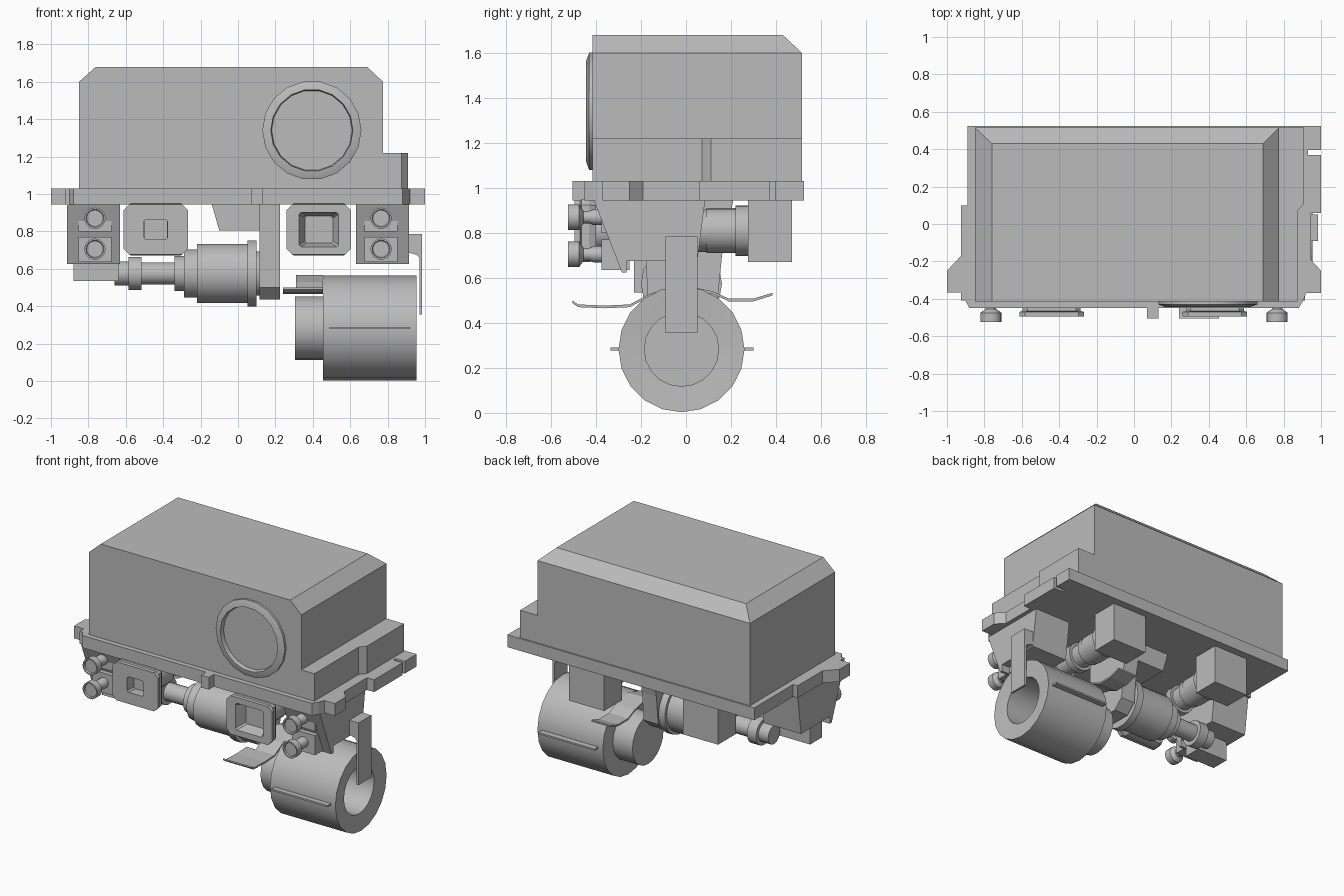
import bpy, bmesh, math
from mathutils import Vector

cube = bpy.data.objects.get("Cube")
if cube:
    bpy.data.objects.remove(cube, do_unlink=True)

grey = bpy.data.materials.new("plain_grey")
grey.use_nodes = True
grey.diffuse_color = (0.5, 0.5, 0.5, 1)
grey.node_tree.nodes["Principled BSDF"].inputs["Base Color"].default_value = (0.5, 0.5, 0.5, 1)


def finish(name, bm, smooth=False):
    bmesh.ops.recalc_face_normals(bm, faces=bm.faces)
    mesh = bpy.data.meshes.new(name)
    bm.to_mesh(mesh)
    bm.free()
    mesh.materials.append(grey)
    ob = bpy.data.objects.new(name, mesh)
    bpy.context.collection.objects.link(ob)
    if smooth:
        bpy.ops.object.select_all(action="DESELECT")
        bpy.context.view_layer.objects.active = ob
        ob.select_set(True)
        bpy.ops.object.shade_smooth_by_angle(angle=math.radians(35))
    return ob


def place(axis, along, a, b):
    """Point from a distance along the axis and the two remaining coordinates."""
    co = [a, b]
    co.insert("xyz".index(axis), along)
    return Vector(co)


def loft(name, rings, smooth=False, closed=False):
    """Skin a list of point rings, capping both ends unless closed in a loop."""
    bm = bmesh.new()
    vs = [[bm.verts.new(p) for p in ring] for ring in rings]
    n = len(vs[0])
    pairs = list(zip(vs, vs[1:])) + ([(vs[-1], vs[0])] if closed else [])
    for r0, r1 in pairs:
        for i in range(n):
            j = (i + 1) % n
            bm.faces.new((r0[i], r0[j], r1[j], r1[i]))
    if not closed:
        bm.faces.new(vs[0])
        bm.faces.new(vs[-1])
    return finish(name, bm, smooth)


def prism(name, axis, lo, hi, outline):
    return loft(name, [[place(axis, t, a, b) for a, b in outline] for t in (lo, hi)])


def box(name, x, y, z):
    return prism(name, "z", z[0], z[1],
                 [(x[0], y[0]), (x[1], y[0]), (x[1], y[1]), (x[0], y[1])])


def lathe(name, axis, centre, profile, sides=20, closed=False):
    """Turn (along, radius) steps around an axis."""
    rings = []
    for t, r in profile:
        rings.append([place(axis, t, centre[0] + r * math.cos(math.tau * i / sides),
                            centre[1] + r * math.sin(math.tau * i / sides))
                      for i in range(sides)])
    return loft(name, rings, True, closed)


def steps(segments):
    """Stepped profile from (start, end, radius) segments."""
    return [p for a, b, r in segments for p in ((a, r), (b, r))]


# Main housing, chamfered on both sides and at the back
bm = bmesh.new()
for z, x0, x1, y1 in ((1.03, -.85, .775, .515), (1.6, -.85, .775, .515), (1.68, -.76, .69, .43)):
    for x in (x0, x1):
        for y in (-.415, y1):
            bm.verts.new((x, y, z))
bmesh.ops.convex_hull(bm, input=bm.verts)
bmesh.ops.dissolve_limit(bm, angle_limit=.01, verts=bm.verts, edges=bm.edges)
finish("main_housing", bm)

# Side step and stepped base plate
prism("side_step", "z", 1.03, 1.22,
      [(.7, -.415), (.875, -.415), (.875, .07), (.91, .11), (.91, .515), (.7, .515)])
prism("base_plate", "z", .945, 1.03,
      [(-.88, -.45), (.88, -.45), (.905, -.41), (.92, -.37), (1, -.37), (1, -.25),
       (.945, -.19), (.945, .06), (1, .06), (1, .37), (.93, .37), (.93, .395),
       (1, .395), (1, .525), (-.89, .525), (-.89, .1), (-.925, .1), (-.925, -.17),
       (-1, -.25), (-1, -.365), (-.925, -.365), (-.925, -.41), (-.9, -.41)])
box("front_tab", (.07, .13), (-.505, -.45), (.945, 1.03))

# Round port on the front
lathe("front_ring", "y", (.395, 1.34),
      [(-.41, .265), (-.43, .265), (-.445, .225), (-.445, .22), (-.42, .215), (-.41, .215)],
      18, True)

# Corner brackets with paired lights
for side, label in ((-1, "right"), (1, "left")):
    prism(label + "_bracket", "x", side * .63, side * .915,
          [(-.41, .945), (-.285, .625), (-.265, .625), (-.265, .675), (.05, .675), (.085, .945)])
    for z in (.705, .87):
        x = side * .765
        box(label + "_light_mount", (x - .088, x + .088), (-.375, -.25), (z - .07, z + .065))
        lathe(label + "_small_light", "y", (x, z),
              [(-.36, .036), (-.41, .036), (-.43, .028), (-.455, .028), (-.475, .057),
               (-.525, .057), (-.525, .048), (-.515, .044)], 16)


# Large lamps: flanged frame with a recessed opening, stem and rear box
def frame_ring(x, y, z, w, h, c):
    return [(x + a, y, z + b) for a, b in
            ((w - c, -h), (w, c - h), (w, h - c), (w - c, h),
             (c - w, h), (-w, h - c), (-w, c - h), (c - w, -h))]


for label, x, front, back in (("right", -.44, .062, .06), ("left", .432, .106, .075)):
    z = .81
    loft(label + "_lamp", [
        frame_ring(x, -.4, z, .14, .13, .02), frame_ring(x, -.43, z, .155, .14, .025),
        frame_ring(x, -.465, z, .155, .14, .025), frame_ring(x, -.47, z, .173, .133, .03),
        frame_ring(x, -.495, z, .173, .133, .03), frame_ring(x, -.495, z, front, front * .87, .01),
        frame_ring(x, -.42, z, back, back * .95, .01)])
    lathe(label + "_lamp_stem", "y", (x, z),
          steps([(-.41, -.2, .09), (-.2, -.08, .07), (-.08, -.03, .1), (-.03, .05, .08),
                 (.05, .09, .095), (.09, .22, .1), (.22, .28, .112)]))
    box(label + "_lamp_rear_box", (x - .135, x + .135), (.275, .47), (.67, .945))

# Stepped drive motor and its supports
lathe("drive_motor", "x", (-.02, .575),
      steps([(-.66, -.585, .065), (-.585, -.515, .09), (-.515, -.34, .06), (-.34, -.29, .095),
             (-.29, -.22, .13), (-.22, .05, .16), (.05, .1, .18), (.1, .13, .12)]), 18)
box("motor_end_block", (-.88, -.64), (-.23, -.1), (.535, .68))
prism("motor_hanger", "x", .115, .225,
      [(-.19, .945), (-.17, .5), (-.1, .435), (.07, .435), (.14, .5), (.16, .7), (.21, .945)])
prism("motor_hanger_web", "y", -.1, .18,
      [(-.14, .945), (-.1, .805), (.12, .805), (.12, .945)])

# Hollow drum with closed hub, and a thin fin on each side
lathe("drum", "x", (-.02, .283),
      [(.305, .17), (.455, .17), (.455, .28), (.955, .28), (.955, .272), (.94, .175),
       (.94, .165), (.65, .165)])
for y0, y1 in ((-.335, -.29), (.25, .3)):
    box("drum_fin", (.49, .92), (y0, y1), (.278, .29))

# Curved strap over the hub
path = [(-.505, .5), (-.48, .482), (-.36, .477), (-.25, .482), (-.16, .53), (-.02, .568),
        (.12, .54), (.19, .508), (.3, .508), (.385, .534)]


def strap(name, x0, x1, points):
    outline = points + [(y, z - .012) for y, z in reversed(points)]
    prism(name, "x", x0, x1, outline)


strap("hub_strap", .31, .455, path)
strap("strap_front_blade", .24, .455, path[:4])

# Drum arm hanging from the left bracket
prism("drum_arm", "y", -.09, .05,
      [(.9, .785), (.985, .785), (.985, .355), (.97, .355), (.97, .66), (.955, .675), (.9, .69)])
